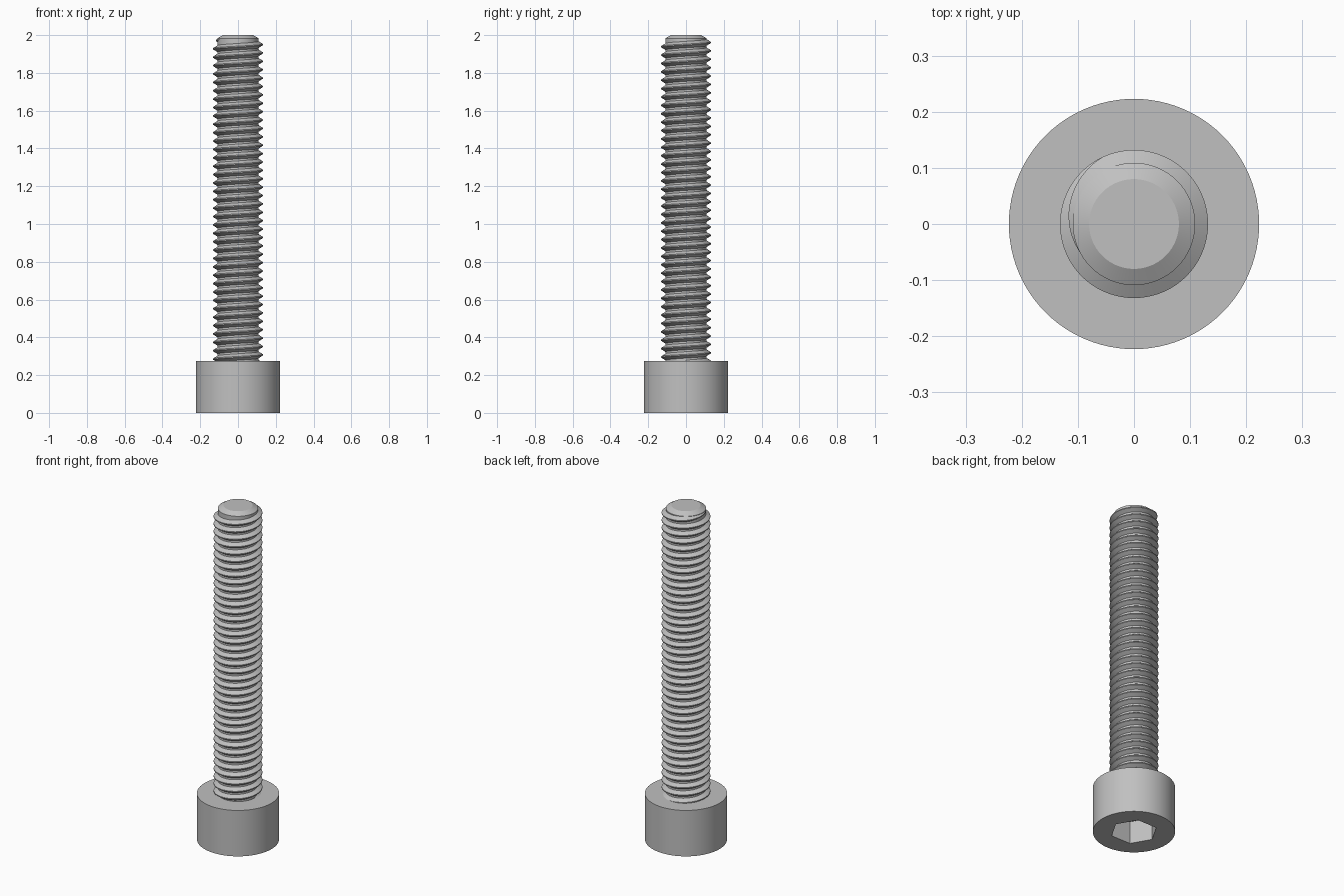
import bpy, bmesh, math

if "Cube" in bpy.data.objects:
    bpy.data.objects.remove(bpy.data.objects["Cube"])

TAU = 2 * math.pi
SEG = 96            # sides around the axis
HEAD_R, HEAD_H = 0.223, 0.275
CORE_R, CREST_R = 0.109, 0.132
PITCH = 0.0444

steel = bpy.data.materials.new("steel_grey")
steel.diffuse_color = (0.53, 0.53, 0.53, 1)
steel.use_nodes = True
steel.node_tree.nodes["Principled BSDF"].inputs["Base Color"].default_value = steel.diffuse_color


def finish(bm, name):
    bmesh.ops.recalc_face_normals(bm, faces=bm.faces)
    mesh = bpy.data.meshes.new(name)
    bm.to_mesh(mesh)
    bm.free()
    mesh.materials.append(steel)
    obj = bpy.data.objects.new(name, mesh)
    bpy.context.collection.objects.link(obj)
    bpy.ops.object.select_all(action='DESELECT')
    obj.select_set(True)
    bpy.context.view_layer.objects.active = obj
    bpy.ops.object.shade_smooth_by_angle(angle=math.radians(25))
    return obj


def lathe(name, rings):
    """Skin rings given as (radius function of angle, z); cap both ends."""
    bm = bmesh.new()
    rows = []
    for radius, z in rings:
        angles = [TAU * i / SEG for i in range(SEG)]
        rows.append([bm.verts.new((radius(a) * math.cos(a), radius(a) * math.sin(a), z))
                     for a in angles])
    for lo, hi in zip(rows, rows[1:]):
        for i in range(SEG):
            j = (i + 1) % SEG
            bm.faces.new((lo[i], lo[j], hi[j], hi[i]))
    bm.faces.new(rows[0])
    bm.faces.new(rows[-1])
    return finish(bm, name)


def circle(r):
    return lambda a: r


def hexagon(r):
    # hexagon with corners on the x axis
    return lambda a: r * math.cos(math.pi / 6) / math.cos(a % (math.pi / 3) - math.pi / 6)


# Cap head with hex socket opening downwards
lathe("socket_head", [
    (hexagon(0.128), 0.135), (hexagon(0.128), 0),
    (circle(HEAD_R), 0), (circle(HEAD_R), HEAD_H),
])

# Plain core of the shaft with chamfered tip
lathe("shaft_core", [
    (circle(CORE_R), HEAD_H - 0.01), (circle(CORE_R), 1.983), (circle(0.08), 2.0),
])

# Right-handed helical thread that fades out near the tip
bm = bmesh.new()
end = math.radians(215)
fade = math.radians(100)
turns = 38
step = TAU / 72
count = int((turns * TAU + end) / step)
rows = []
for k in range(count + 1):
    a = end - (count - k) * step
    z = 1.95 + PITCH * a / TAU
    t = min(1, (end - a) / fade)
    crest = CORE_R - 0.002 + (CREST_R - CORE_R + 0.002) * t
    half = 0.004 + 0.0135 * t
    profile = [(CORE_R - 0.003, -half - 0.0015), (crest, -0.0028),
               (crest, 0.0028), (CORE_R - 0.003, half + 0.0015)]
    rows.append([bm.verts.new((r * math.cos(a), r * math.sin(a), z + dz))
                 for r, dz in profile])
for p, q in zip(rows, rows[1:]):
    for i in range(4):
        j = (i + 1) % 4
        bm.faces.new((p[i], p[j], q[j], q[i]))
bm.faces.new(rows[0])
bm.faces.new(rows[-1])
finish(bm, "screw_thread")
